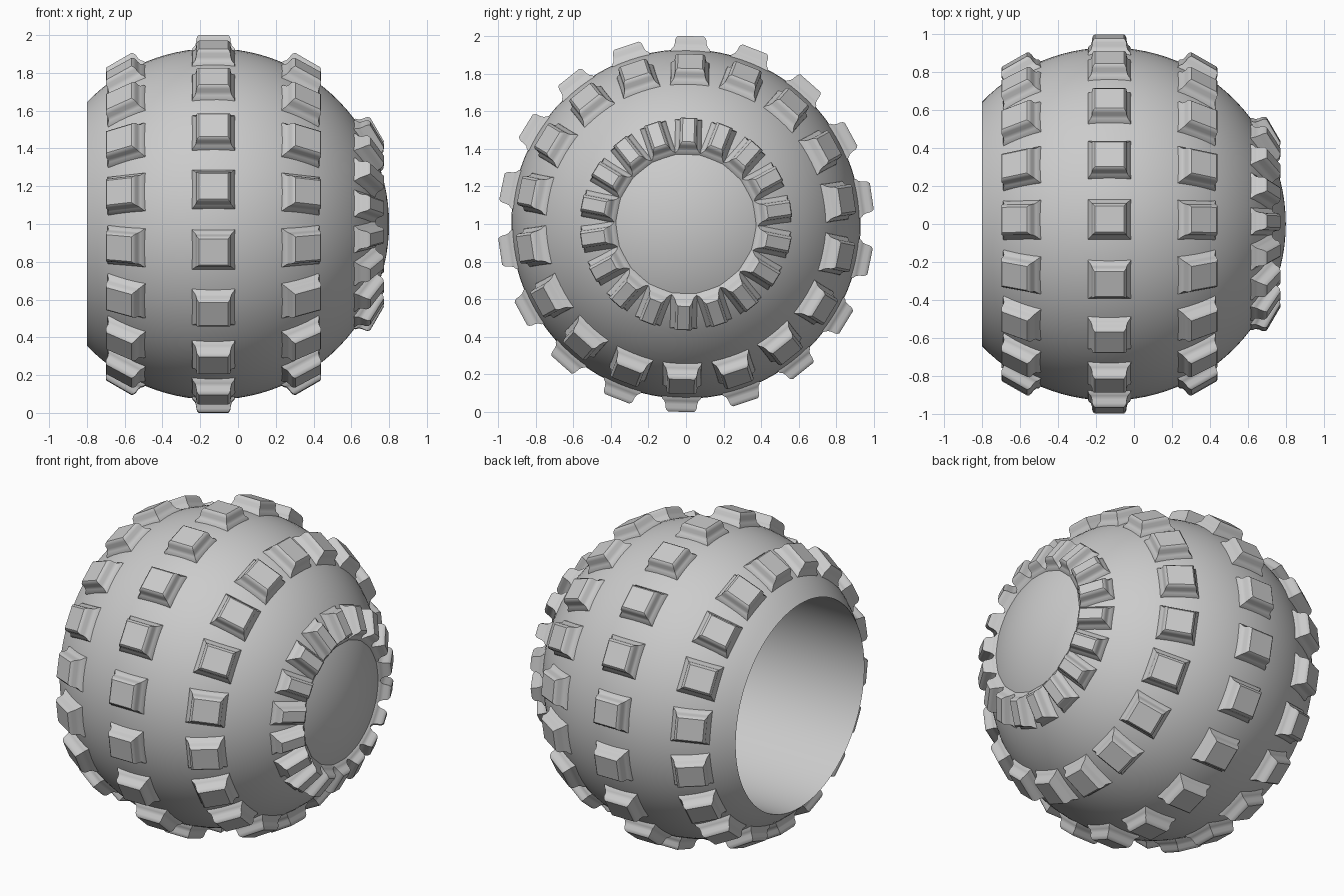
import bpy, bmesh, math
from mathutils import Matrix, Vector

default = bpy.data.objects.get("Cube")
if default:
    bpy.data.objects.remove(default, do_unlink=True)

CENTRE = Vector((-0.13, 0, 1))
RADIUS = 0.93
COUNT = 18

grey = bpy.data.materials.new("plain grey")
grey.use_nodes = True
grey.diffuse_color = (0.6, 0.6, 0.6, 1)
grey.node_tree.nodes["Principled BSDF"].inputs["Base Color"].default_value = (0.6, 0.6, 0.6, 1)


def finish(name, bm, angle):
    bmesh.ops.recalc_face_normals(bm, faces=bm.faces)
    mesh = bpy.data.meshes.new(name)
    bm.to_mesh(mesh)
    bm.free()
    mesh.materials.append(grey)
    obj = bpy.data.objects.new(name, mesh)
    obj.location = CENTRE
    bpy.context.collection.objects.link(obj)
    bpy.ops.object.select_all(action="DESELECT")
    obj.select_set(True)
    bpy.context.view_layer.objects.active = obj
    bpy.ops.object.shade_smooth_by_angle(angle=math.radians(angle))
    return obj


# Ball with a flat open end and a straight round bore, spun about x
def make_body():
    bm = bmesh.new()
    rim_x = -0.67
    rim_r = math.sqrt(RADIUS ** 2 - rim_x ** 2)
    start = math.acos(rim_x / RADIUS)
    steps = 40
    points = [(0.5, 0), (0.5, rim_r)]
    for i in range(steps + 1):
        a = start * (1 - i / steps)
        points.append((RADIUS * math.cos(a), RADIUS * math.sin(a)))
    verts = [bm.verts.new((x, 0, r)) for x, r in points]
    edges = [bm.edges.new(pair) for pair in zip(verts, verts[1:])]
    bmesh.ops.spin(bm, geom=verts + edges, cent=(0, 0, 0), axis=(1, 0, 0),
                   angle=math.tau, steps=96, use_duplicate=False)
    bmesh.ops.remove_doubles(bm, verts=bm.verts, dist=0.0005)
    finish("ball_body", bm, 30)


# One raised block: flared foot, straight wall, rounded top
def add_block(bm, matrix, half_x, half_y, flare_y):
    layers = [(1.0, -0.02), (0.8, 0.0), (0.3, 0.012), (0.08, 0.03),
              (0.0, 0.05), (-0.2, 0.062), (-0.55, 0.07)]
    rings = []
    for grow, height in layers:
        x = half_x + 0.025 * grow
        y = half_y + (flare_y if grow > 0 else 0.025) * grow
        rings.append([bm.verts.new(matrix @ Vector((sx * x, sy * y, RADIUS + height)))
                      for sx, sy in ((-1, -1), (1, -1), (1, 1), (-1, 1))])
    for low, high in zip(rings, rings[1:]):
        for i in range(4):
            j = (i + 1) % 4
            bm.faces.new((low[i], low[j], high[j], high[i]))
    bm.faces.new(rings[-1])


# Ring of blocks at a given tilt away from the ball's widest circle
def make_row(name, tilt, half_x, half_y, flare_y):
    bm = bmesh.new()
    lean = Matrix.Rotation(math.radians(tilt), 4, "Y")
    for i in range(COUNT):
        turn = Matrix.Rotation(math.tau * i / COUNT - math.radians(1.5), 4, "X")
        add_block(bm, turn @ lean, half_x, half_y, flare_y)
    finish(name, bm, 40)


make_body()
make_row("rim_blocks", -30, 0.09, 0.08, 0.025)
make_row("middle_blocks", 0, 0.09, 0.083, 0.025)
make_row("shoulder_blocks", 30, 0.09, 0.08, 0.025)
make_row("nose_blocks", 60, 0.085, 0.045, 0.03)
